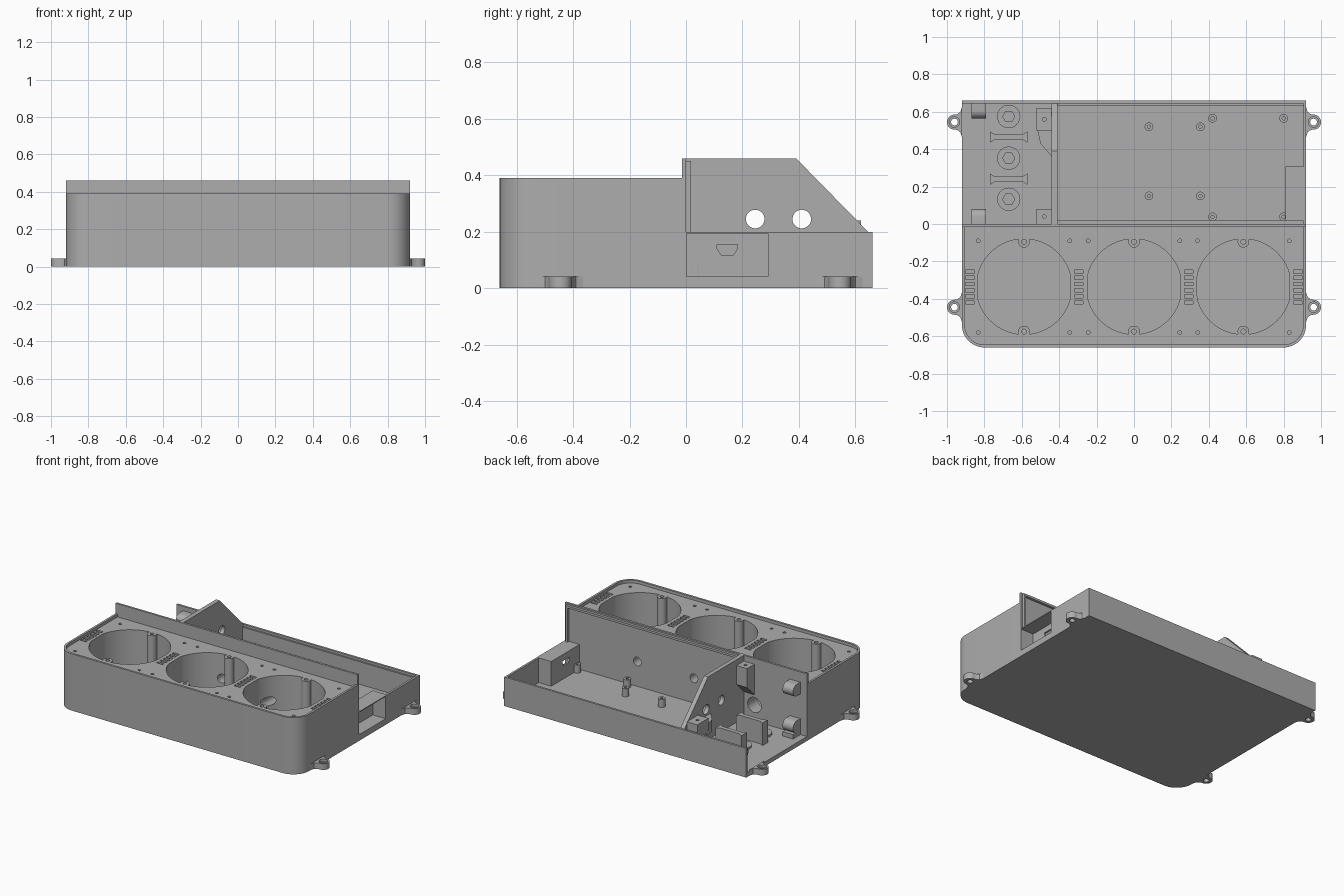
import bpy, bmesh
from math import sin, cos, pi, radians

cube = bpy.data.objects.get("Cube")
if cube:
    bpy.data.objects.remove(cube, do_unlink=True)

grey = bpy.data.materials.new("plain grey")
grey.use_nodes = True
COLOUR = (0.42, 0.42, 0.42, 1)
grey.diffuse_color = COLOUR
grey.node_tree.nodes["Principled BSDF"].inputs["Base Color"].default_value = COLOUR


def prism(name, pts, a, b, axis="z"):
    """Extrude a 2D outline from a to b along an axis."""
    place = {"x": lambda p, t: (t, p[0], p[1]),
             "y": lambda p, t: (p[0], t, p[1]),
             "z": lambda p, t: (p[0], p[1], t)}[axis]
    bm = bmesh.new()
    low = [bm.verts.new(place(p, a)) for p in pts]
    high = [bm.verts.new(place(p, b)) for p in pts]
    bm.faces.new(low)
    bm.faces.new(high)
    for i in range(len(pts)):
        j = (i + 1) % len(pts)
        bm.faces.new((low[i], low[j], high[j], high[i]))
    bmesh.ops.recalc_face_normals(bm, faces=bm.faces)
    mesh = bpy.data.meshes.new(name)
    bm.to_mesh(mesh)
    bm.free()
    mesh.materials.append(grey)
    ob = bpy.data.objects.new(name, mesh)
    bpy.context.collection.objects.link(ob)
    return ob


def box(name, x0, x1, y0, y1, z0, z1):
    return prism(name, [(x0, y0), (x1, y0), (x1, y1), (x0, y1)], z0, z1)


def arc(cx, cy, r, a0=0, a1=360, n=32):
    full = a1 - a0 == 360
    steps = n if full else n + 1
    return [(cx + r * cos(radians(a0 + (a1 - a0) * i / n)),
             cy + r * sin(radians(a0 + (a1 - a0) * i / n))) for i in range(steps)]


def cut(target, *cutters):
    """Subtract each cutter from the target, then discard it."""
    for c in cutters:
        mod = target.modifiers.new("cut", "BOOLEAN")
        mod.operation = "DIFFERENCE"
        mod.solver = "EXACT"
        mod.object = c
        deps = bpy.context.evaluated_depsgraph_get()
        mesh = bpy.data.meshes.new_from_object(target.evaluated_get(deps))
        target.modifiers.clear()
        target.data = mesh
        bpy.data.objects.remove(c, do_unlink=True)


def rounded_front(w, front, back, r):
    return (arc(-w + r, front + r, r, 180, 270, 12)
            + arc(w - r, front + r, r, 270, 360, 12) + [(w, back), (-w, back)])


W, D, DECK, FLOOR = 0.92, 0.66, 0.37, 0.03
BOWLS, BOWL_Y = (-0.588, 0, 0.585), -0.335

# Front housing with sunken deck
housing = prism("front_housing", rounded_front(W, -D, 0, 0.12), 0, 0.39)
cut(housing, prism("c", rounded_front(W - 0.015, -D + 0.015, -0.015, 0.105), DECK, 0.5))

# Three round wells with flattened sides, screw columns and deck screw holes
for cx in BOWLS:
    outline = [(max(cx - 0.247, min(cx + 0.247, x)), y)
               for x, y in arc(cx, BOWL_Y, 0.255, n=96)]
    cut(housing, prism("c", outline, FLOOR, 0.5))
    for s in (-1, 1):
        y = BOWL_Y + s * 0.24
        column = prism("well_screw_column", arc(cx, y, 0.031), FLOOR, DECK)
        cut(column, prism("c", arc(cx, y, 0.013, n=16), 0.2, 0.5))
        for t in (-1, 1):
            cut(housing, prism("c", arc(cx + t * 0.245, BOWL_Y + s * 0.245, 0.01, n=12), 0.25, 0.5))

# Vent slots between the wells
for x in (-0.877, -0.295, 0.292, 0.877):
    for i in range(6):
        y = -0.255 - 0.033 * i
        cut(housing, box("c", x - 0.023, x + 0.023, y - 0.009, y + 0.009, 0.28, 0.5))

# Wire holes leading into the wells
for x, z, r in ((0.37, 0.2, 0.03), (-0.06, 0.2, 0.03), (-0.52, 0.14, 0.052)):
    cut(housing, prism("c", arc(x, z, r, n=24), -0.25, 0.05, "y"))

# Middle wall with lid rail and end jamb
box("middle_wall", -W, W, -0.015, 0, 0.39, 0.46)
box("middle_wall_rail", -0.41, 0.905, 0, 0.018, 0.435, 0.45)
box("middle_wall_jamb", 0.89, 0.905, 0, 0.016, 0.2, 0.45)

# Rear tray
box("rear_floor", -W, W, 0, D, 0, FLOOR)
box("back_wall", -W, W, 0.645, D, FLOOR, 0.2)
box("back_wall_ledge", -0.41, 0.905, 0.633, 0.645, FLOOR, 0.185)
side = box("side_wall", 0.905, W, 0, 0.645, FLOOR, 0.2)
pocket = box("socket_pocket", 0.81, 0.905, 0, 0.307, FLOOR, 0.2)
for part in (side, pocket):
    cut(part, box("c", 0.822, 1, 0.002, 0.29, 0.042, 0.194))
cut(pocket, prism("c", [(0.125, 0.118), (0.168, 0.118), (0.182, 0.14), (0.182, 0.155),
                        (0.11, 0.155), (0.11, 0.14)], 0.75, 0.85, "x"))

# Sloped partition with two wire holes
partition = prism("partition", [(0, FLOOR), (0.645, FLOOR), (0.645, 0.2),
                                (0.39, 0.46), (0, 0.46)], -0.44, -0.41, "x")
for y in (0.245, 0.41):
    cut(partition, prism("c", arc(y, 0.245, 0.033), -0.5, -0.3, "x"))

# Circuit board standoffs
for xs, ys in (((0.08, 0.355), (0.52, 0.15)), ((0.42, 0.8), (0.565, 0.038))):
    for x in xs:
        for y in ys:
            post = prism("standoff", arc(x, y, 0.023, n=24), FLOOR, 0.085)
            cut(post, prism("c", arc(x, y, 0.009, n=12), 0.05, 0.1))

# Terminal seats: low ring with a hexagonal pocket
for y in (0.575, 0.352, 0.132):
    seat = prism("terminal_seat", arc(-0.67, y, 0.062), FLOOR, 0.045)
    cut(seat, prism("c", arc(-0.67, y, 0.032, n=6), 0.035, 0.1))

# Dividers between terminals, with pointed ends and a flared foot
for y in (0.465, 0.24):
    prism("terminal_divider", [(-0.77, y - 0.03), (-0.745, y - 0.015), (-0.595, y - 0.015),
                               (-0.57, y - 0.03), (-0.57, y + 0.03), (-0.595, y + 0.015),
                               (-0.745, y + 0.015), (-0.77, y + 0.03)], FLOOR, 0.185)


# Cover screw bosses in the open bay
def boss(name, x0, x1, y0, y1, z0, z1):
    slope = [(y0, z0), (y1, z0 + 0.08), (y1, z1), (y0, z1)]
    ob = prism(name, slope, x0, x1, "x")
    cut(ob, prism("c", arc((x0 + x1) / 2, (y0 + y1) / 2, 0.01, n=12), z1 - 0.05, z1 + 0.05))


boss("upper_inner_boss", -0.52, -0.44, 0, 0.08, 0.21, 0.42)
boss("rear_inner_boss", -0.52, -0.44, 0.62, 0.5, 0.08, 0.24)
prism("partition_gusset", [(-0.44, 0.36), (-0.44, 0.52), (-0.52, 0.52), (-0.5, 0.43)], 0.12, 0.2)


# Side-screw blocks with a rounded nose
def nose(name, y, s, z):
    tip = [(y + s * px, z + pz) for px, pz in arc(0.04, 0, 0.04, -90, 90, 12)]
    prism(name, [(y, z - 0.04)] + tip + [(y, z + 0.04)], -0.87, -0.79, "x")


nose("upper_side_block", 0, 1, 0.35)
box("lower_side_block_foot", -0.87, -0.79, 0, 0.08, FLOOR, 0.06)
nose("lower_side_block", 0, 1, 0.1)
nose("rear_side_block", 0.645, -1, 0.13)

# Mounting ears with concave flanks
for s in (-1, 1):
    for y in (0.545, -0.445):
        flank = [(0.92, 0.08), (0.928, 0.055), (0.945, 0.042)]
        tip = arc(0.96, 0, 0.04, 90, -90, 16)
        half = flank + tip + [(px, -py) for px, py in reversed(flank)]
        ear = prism("mounting_ear", [(s * px, y + py) for px, py in half], 0, 0.042)
        cut(ear, prism("c", arc(s * 0.96, y, 0.018, n=24), -0.1, 0.1),
            prism("c", arc(s * 0.96, y, 0.028, n=24), 0.025, 0.1))

# Smooth the curves, keep the edges crisp
for ob in bpy.context.collection.objects:
    if ob.type == "MESH" and grey.name in ob.data.materials:
        bpy.ops.object.select_all(action="DESELECT")
        ob.select_set(True)
        bpy.context.view_layer.objects.active = ob
        bpy.ops.object.shade_smooth_by_angle(angle=radians(30))
